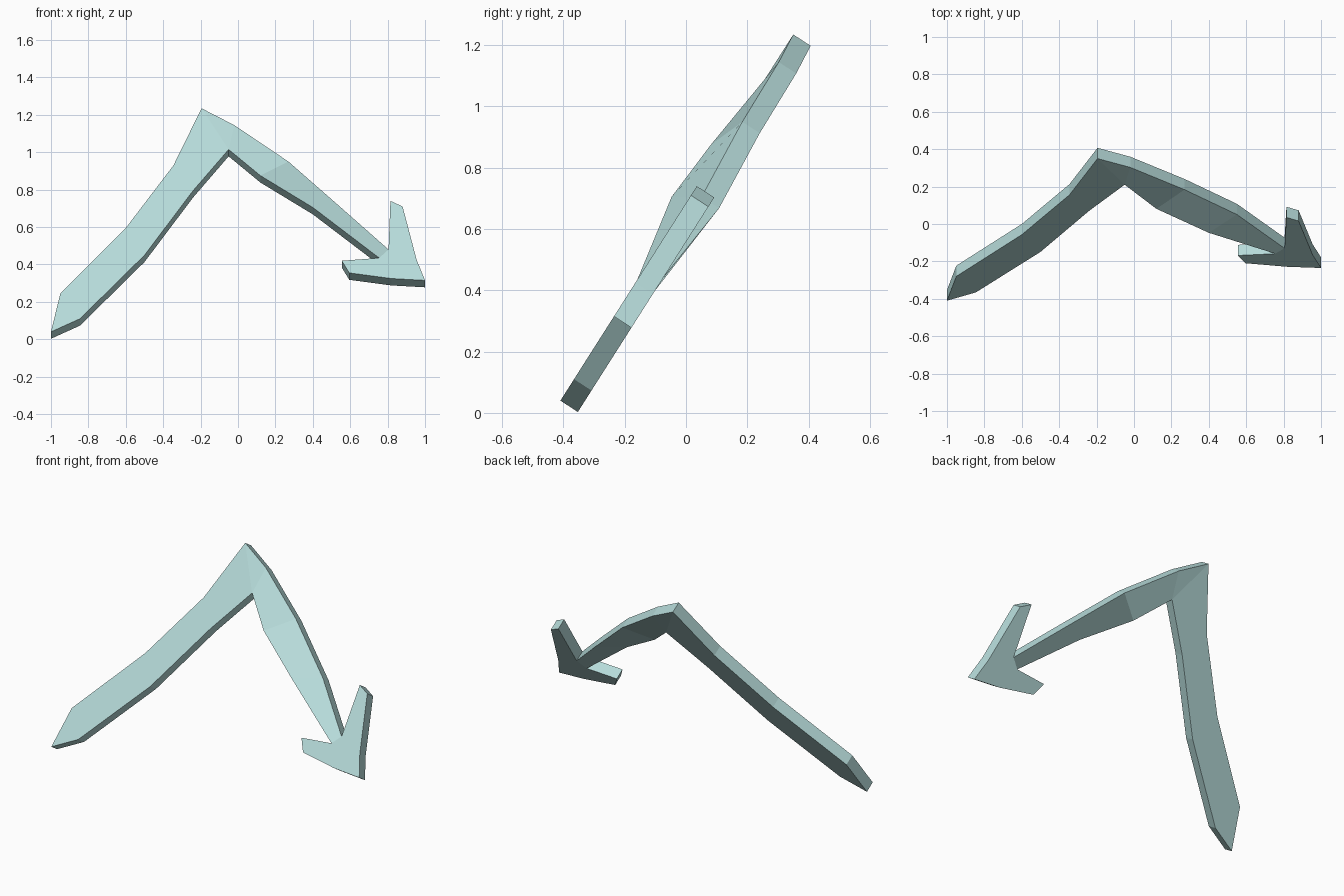
import bpy, bmesh
from mathutils import Vector

if "Cube" in bpy.data.objects:
    bpy.data.objects.remove(bpy.data.objects["Cube"])

mat = bpy.data.materials.new("pale teal")
mat.diffuse_color = (0.47, 0.71, 0.70, 1)
mat.use_nodes = True
mat.node_tree.nodes["Principled BSDF"].inputs["Base Color"].default_value = mat.diffuse_color

# Cross-stations along the band: (x, z, out-of-plane y shift) for outer and inner edge
stations = [
    ((-0.95, 0.245, 0), (-0.845, 0.11, 0)),
    ((-0.60, 0.595, 0), (-0.50, 0.45, 0)),
    ((-0.345, 0.93, 0), (-0.24, 0.795, 0)),
    ((-0.195, 1.235, 0), (-0.05, 1.015, 0)),
    ((-0.02, 1.145, 0.01), (-0.05, 1.015, 0)),
    ((0.27, 0.95, 0.015), (0.12, 0.875, -0.04)),
    ((0.55, 0.705, 0.038), (0.40, 0.705, -0.06)),
    ((0.805, 0.48, 0), (0.755, 0.435, 0)),
]
tail_tip = (-1.0, 0.04, 0)
head = [(0.815, 0.74, 0), (0.88, 0.71, 0), (0.955, 0.425, 0), (1.0, 0.315, 0),
        (0.82, 0.325, 0), (0.595, 0.355, 0), (0.555, 0.42, 0)]

bm = bmesh.new()
cache = {}


def vert(p):
    # Lay the outline on the leaning plane
    if p not in cache:
        x, z, shift = p
        cache[p] = bm.verts.new((x, -0.41 + 0.636 * (z - 0.04) + shift, z))
    return cache[p]


def face(points):
    unique = list(dict.fromkeys(points))
    bm.faces.new([vert(p) for p in unique])


# Front skin: pointed tail, twisted band, arrow head
face([tail_tip, stations[0][0], stations[0][1]])
for (a, b), (c, d) in zip(stations, stations[1:]):
    face([a, c, d, b])
face([stations[-1][0]] + head + [stations[-1][1]])

# Give the skin its thickness
result = bmesh.ops.extrude_face_region(bm, geom=bm.faces[:], use_keep_orig=True)
new_verts = [g for g in result["geom"] if isinstance(g, bmesh.types.BMVert)]
bmesh.ops.translate(bm, verts=new_verts, vec=Vector((0, 0.057, -0.037)))
bmesh.ops.recalc_face_normals(bm, faces=bm.faces[:])

mesh = bpy.data.meshes.new("bent_arrow")
bm.to_mesh(mesh)
bm.free()
mesh.materials.append(mat)
arrow = bpy.data.objects.new("bent_arrow", mesh)
bpy.context.collection.objects.link(arrow)
